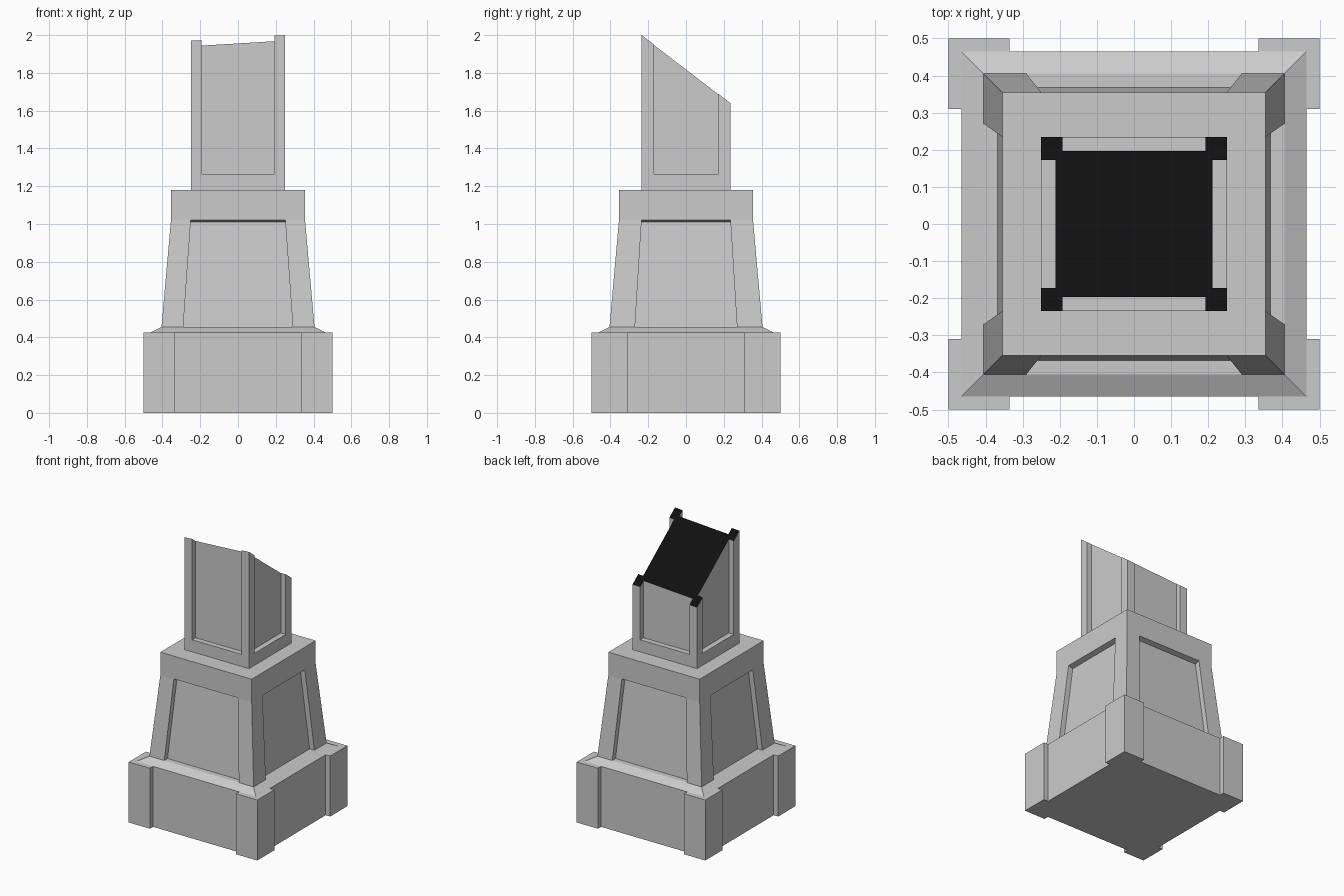
import bpy

if "Cube" in bpy.data.objects:
    bpy.data.objects.remove(bpy.data.objects["Cube"])

# Slanted break across the top of the column
def break_z(x, y):
    return 1.805 + 0.06 * x - 0.766 * y


def rect(hx, hy):
    return [(hx, -hy), (hx, hy), (-hx, hy), (-hx, -hy)]


def notched(outer, recess, post):
    """Rectangle plan with projecting corner posts, counter-clockwise."""
    (ox, oy), (rx, ry), (px, py) = outer, recess, post
    corner = [(rx, py), (ox, py), (ox, oy), (px, oy), (px, ry)]
    plan = []
    for sx, sy in ((1, 1), (-1, 1), (-1, -1), (1, -1)):
        pts = corner if sx * sy > 0 else corner[::-1]
        plan += [(sx * x, sy * y) for x, y in pts]
    return plan


def loft(name, rings, bottom=False, top=True):
    """Skin a stack of (plan, height) rings; height may be a function."""
    n = len(rings[0][0])
    verts = [(x, y, z(x, y) if callable(z) else z)
             for plan, z in rings for x, y in plan]
    faces = []
    for k in range(len(rings) - 1):
        for i in range(n):
            j = (i + 1) % n
            faces.append((k * n + i, k * n + j, (k + 1) * n + j, (k + 1) * n + i))
    if bottom:
        faces.append(tuple(reversed(range(n))))
    if top:
        faces.append(tuple(range(len(verts) - n, len(verts))))
    mesh = bpy.data.meshes.new(name)
    mesh.from_pydata(verts, [], faces)
    mesh.update()
    obj = bpy.data.objects.new(name, mesh)
    bpy.context.collection.objects.link(obj)
    return obj


# Plinth with four corner blocks
plinth = notched((0.50, 0.50), (0.465, 0.465), (0.335, 0.31))
loft("plinth", [(plinth, 0), (plinth, 0.425)], bottom=True)

# Sloped moulding on the plinth
loft("plinth_slope", [(rect(0.465, 0.465), 0.425), (rect(0.405, 0.405), 0.455)])

# Tapered pedestal with recessed panels
loft("pedestal", [
    (notched((0.405, 0.405), (0.368, 0.368), (0.29, 0.27)), 0.455),
    (notched((0.355, 0.355), (0.318, 0.318), (0.25, 0.235)), 1.02)], top=False)

# Pedestal cap with slightly tilted underside
loft("pedestal_cap", [(rect(0.318, 0.318), 1.01), (rect(0.355, 0.355), 1.02),
                      (rect(0.355, 0.355), 1.18)])

# Column foot rail
foot = rect(0.25, 0.235)
loft("column_foot", [(foot, 1.18), (foot, 1.265)])

# Column shaft with corner posts, cut off at an angle
shaft = notched((0.25, 0.235), (0.212, 0.197), (0.192, 0.173))
column = loft("column_shaft", [(shaft, 1.265), (shaft, break_z)])

# Black cut surface
grey = bpy.data.materials.new("stone")
grey.diffuse_color = (0.8, 0.8, 0.8, 1)
grey.use_nodes = True
grey.node_tree.nodes["Principled BSDF"].inputs["Base Color"].default_value = grey.diffuse_color
black = bpy.data.materials.new("cut_black")
black.diffuse_color = (0.005, 0.005, 0.005, 1)
black.use_nodes = True
black.node_tree.nodes["Principled BSDF"].inputs["Base Color"].default_value = black.diffuse_color
for obj in bpy.context.collection.objects:
    obj.data.materials.append(grey)
column.data.materials.append(black)
column.data.polygons[-1].material_index = 1
